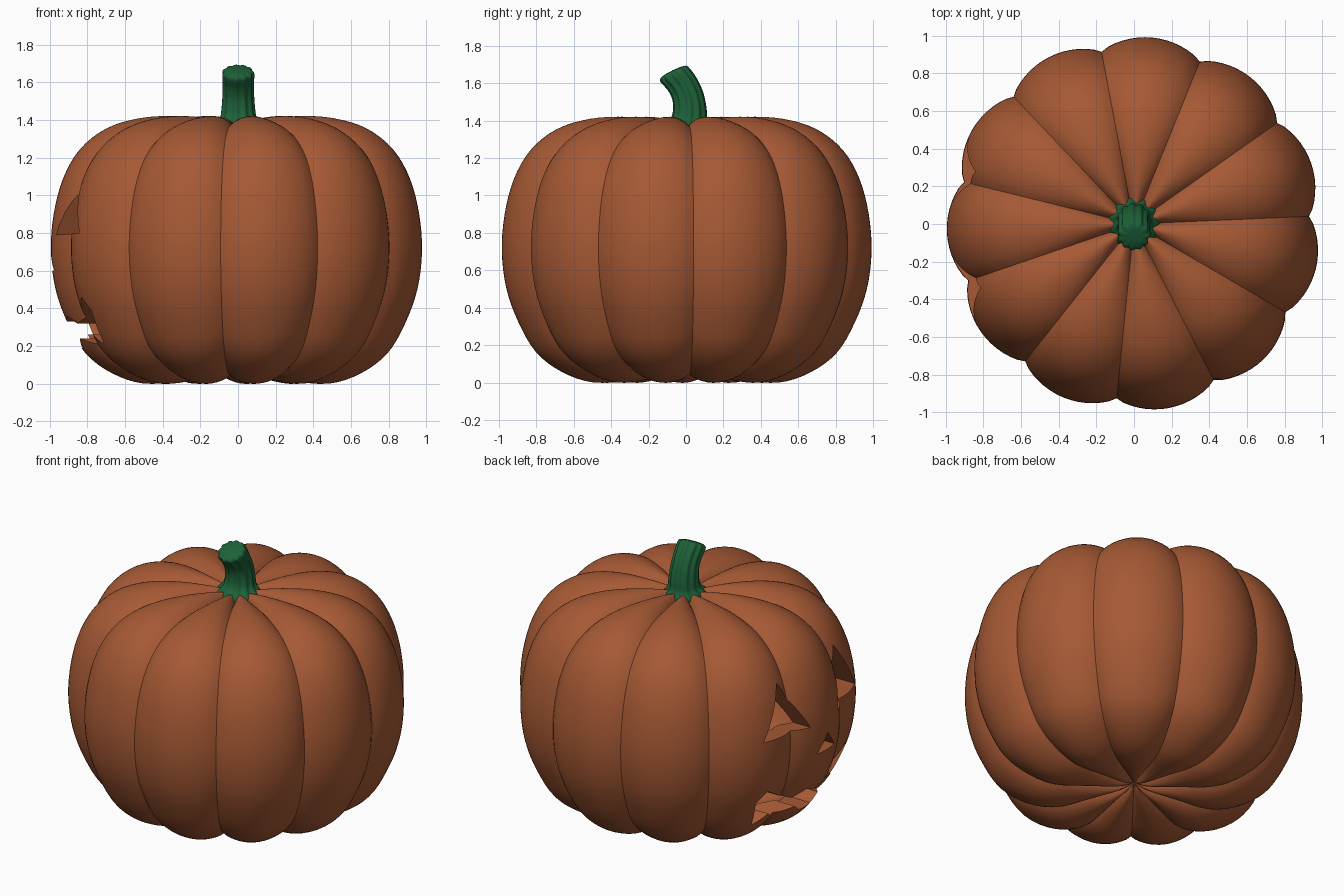
import bpy, bmesh, math
from mathutils import Vector

if "Cube" in bpy.data.objects:
    bpy.data.objects.remove(bpy.data.objects["Cube"])

LOBES, GROOVE0 = 11, math.radians(2.5)
# ridge profile of one lobe: radius, height
PROFILE = [(0, .10), (.1, .05), (.3, .015), (.5, 0), (.67, .055), (.81, .16), (.905, .32),
           (.97, .5), (.995, .7), (.98, .9), (.93, 1.09), (.84, 1.245), (.7, 1.355),
           (.52, 1.41), (.32, 1.42), (.12, 1.395), (0, 1.35)]


def material(name, rgb):
    m = bpy.data.materials.new(name)
    m.diffuse_color = (*rgb, 1)
    m.use_nodes = True
    m.node_tree.nodes["Principled BSDF"].inputs["Base Color"].default_value = m.diffuse_color
    return m


def smooth_path(pts, steps):
    """Catmull-Rom curve through the points."""
    pts = [Vector(p) for p in pts]
    out = []
    for i in range(len(pts) - 1):
        a, b = pts[max(i - 1, 0)], pts[i]
        c, d = pts[i + 1], pts[min(i + 2, len(pts) - 1)]
        for k in range(steps):
            t = k / steps
            out.append(.5 * (2 * b + (c - a) * t + (2 * a - 5 * b + 4 * c - d) * t * t
                             + (3 * b - a - 3 * c + d) * t ** 3))
    return out + [pts[-1]]


def skin(name, rings, bottom, top, mat):
    """Closed skin over equal rings with a pole at each end."""
    bm = bmesh.new()
    rows = [[bm.verts.new(p) for p in r] for r in rings]
    lo, hi = bm.verts.new(bottom), bm.verts.new(top)
    n = len(rows[0])
    for j in range(n):
        k = (j + 1) % n
        bm.faces.new((lo, rows[0][k], rows[0][j]))
        bm.faces.new((hi, rows[-1][j], rows[-1][k]))
        for a, b in zip(rows, rows[1:]):
            bm.faces.new((a[j], a[k], b[k], b[j]))
    return finish(name, bm, mat)


def finish(name, bm, mat):
    bmesh.ops.recalc_face_normals(bm, faces=bm.faces)
    me = bpy.data.meshes.new(name)
    bm.to_mesh(me)
    bm.free()
    if mat:
        me.materials.append(mat)
    ob = bpy.data.objects.new(name, me)
    bpy.context.collection.objects.link(ob)
    return ob


def gourd(name, scale, depth, segs, steps, mat):
    """Lobed body: the profile is pulled towards the core at each groove."""
    path = smooth_path(PROFILE, steps)
    mid = .7

    def point(r, z, a):
        s = abs(math.sin(LOBES * (a - GROOVE0) / 2))
        f = scale * (1 - depth * min(1, r / .1) * (1 - s ** .75))
        return (r * f * math.cos(a), r * f * math.sin(a), mid + (z - mid) * f)

    angles = [GROOVE0 + math.tau * j / segs for j in range(segs)]
    rings = [[point(r, z, a) for a in angles] for r, z in path[1:-1]]
    ends = [(0, 0, mid + (p[1] - mid) * scale) for p in (path[0], path[-1])]
    return skin(name, rings, ends[0], ends[1], mat)


def prism(name, outline, mat):
    """Cutter: a y-z outline extended along x through the face side."""
    bm = bmesh.new()
    f = bm.faces.new([bm.verts.new((-1.4, y, z)) for y, z in outline])
    new = bmesh.ops.extrude_face_region(bm, geom=[f])['geom']
    bmesh.ops.translate(bm, vec=(1.05, 0, 0),
                        verts=[v for v in new if isinstance(v, bmesh.types.BMVert)])
    return finish(name, bm, mat)


def select(ob):
    bpy.ops.object.select_all(action='DESELECT')
    ob.select_set(True)
    bpy.context.view_layer.objects.active = ob


orange = material("orange_skin", (.38, .10, .035))
green = material("green_stem", (.012, .12, .04))

# hollow lobed shell
shell = gourd("pumpkin_shell", 1, .065, LOBES * 14, 4, orange)
cutters = [gourd("cavity", .87, .05, LOBES * 8, 3, orange)]

# carved face on the -x side, mirrored about y = YC
YC = -.03
eye = [(.14, .79), (.49, .80), (.31, 1.11)]
nose = [(-.09, .60), (.09, .60), (0, .71)]
half_mouth = [(0, .33), (.10, .36), (.18, .32), (.30, .38), (.43, .46), (.485, .39),
              (.43, .21), (.33, .26), (.24, .20), (.12, .24), (.06, .19)]
mouth = half_mouth + [(-y, z) for y, z in reversed(half_mouth[1:])]
for name, shape, side in (("eye_cut", eye, 1), ("eye_cut", eye, -1),
                          ("nose_cut", nose, 1), ("mouth_cut", mouth, 1)):
    cutters.append(prism(name, [(YC + side * y, z) for y, z in shape], orange))

select(shell)
for c in cutters:
    mod = shell.modifiers.new(c.name, 'BOOLEAN')
    mod.operation, mod.solver, mod.object = 'DIFFERENCE', 'EXACT', c
    bpy.ops.object.modifier_apply(modifier=mod.name)
for c in cutters:
    bpy.data.objects.remove(c)

# ridged stem bending to the front: y, z, radius, tilt
STEM = [(.0, 1.33, .135, 0), (.005, 1.375, .125, 0), (.015, 1.41, .095, 0), (.02, 1.46, .086, .1),
        (.01, 1.53, .081, .25), (-.02, 1.595, .08, .4), (-.06, 1.645, .082, .45),
        (-.067, 1.662, .07, .45), (-.07, 1.668, .04, .45)]
rings = []
for y, z, r, t in smooth_path(STEM, 3):
    ring = []
    for j in range(66):
        a = math.tau * j / 66
        q = r * (1 + .06 * math.cos(LOBES * a))
        ring.append((q * math.cos(a), y + q * math.sin(a) * math.cos(t),
                     z + q * math.sin(a) * math.sin(t)))
    rings.append(ring)
stem = skin("stem", rings, (0, 0, 1.32), (0, -.07, 1.67), green)

for ob, angle in ((shell, 35), (stem, 50)):
    select(ob)
    bpy.ops.object.shade_smooth_by_angle(angle=math.radians(angle))
